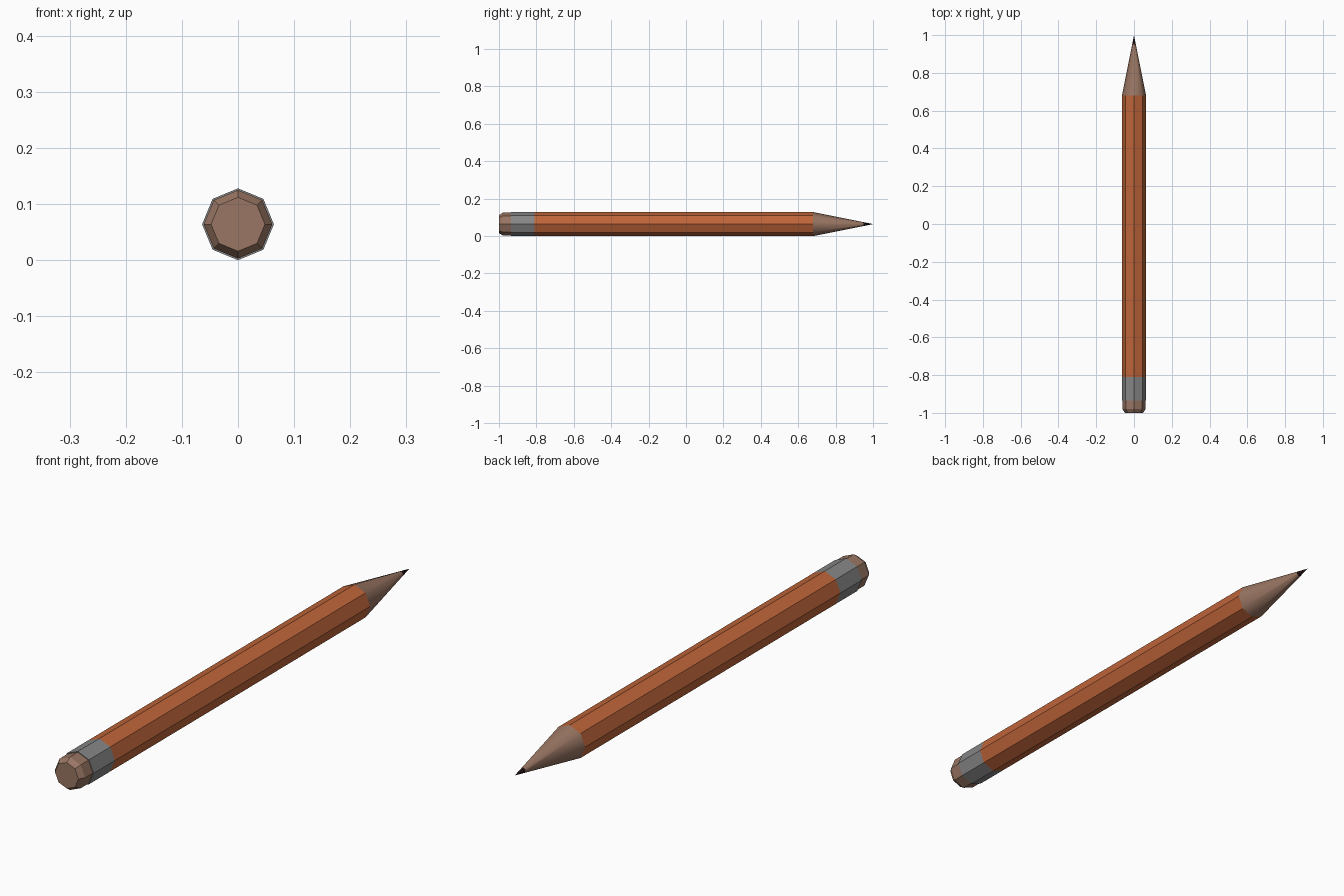
import bpy, bmesh
from math import cos, sin, pi

cube = bpy.data.objects.get("Cube")
if cube:
    bpy.data.objects.remove(cube)

SIDES = 8
R = 0.064       # barrel radius, also the height of the axis


def material(name, rgb):
    m = bpy.data.materials.new(name)
    m.use_nodes = True
    m.diffuse_color = (*rgb, 1)
    bsdf = m.node_tree.nodes["Principled BSDF"]
    bsdf.inputs["Base Color"].default_value = (*rgb, 1)
    bsdf.inputs["Roughness"].default_value = 0.6
    return m


orange = material("orange paint", (0.52, 0.13, 0.042))
wood = material("pinkish wood", (0.32, 0.18, 0.125))
metal = material("grey metal", (0.24, 0.24, 0.24))
lead = material("dark lead", (0.01, 0.004, 0.004))


def prism(name, profile, mats, smooth=False, cap_start=False):
    """Join octagonal rings along y; profile holds (y, radius), radius 0 is a point."""
    bm = bmesh.new()
    rings = []
    for y, r in profile:
        count = SIDES if r else 1
        rings.append([bm.verts.new((r * cos(2 * pi * i / SIDES), y,
                                    R + r * sin(2 * pi * i / SIDES)))
                      for i in range(count)])
    for k, (a, b) in enumerate(zip(rings, rings[1:])):
        for i in range(SIDES):
            j = (i + 1) % SIDES
            corners = [a[i], a[j], b[0]] if len(b) == 1 else [a[i], a[j], b[j], b[i]]
            face = bm.faces.new(corners)
            face.material_index = min(k, len(mats) - 1)
            face.smooth = smooth
    if cap_start:
        bm.faces.new(rings[0])
    bmesh.ops.recalc_face_normals(bm, faces=bm.faces)
    # Open tubes: make sure the sides face away from the axis
    side = bm.faces[0]
    c = side.calc_center_median()
    if side.normal.x * c.x + side.normal.z * (c.z - R) < 0:
        bmesh.ops.reverse_faces(bm, faces=bm.faces)
    mesh = bpy.data.meshes.new(name)
    bm.to_mesh(mesh)
    bm.free()
    for m in mats:
        mesh.materials.append(m)
    obj = bpy.data.objects.new(name, mesh)
    bpy.context.collection.objects.link(obj)
    return obj


# Eraser with a bevelled end
prism("eraser", [(-1, 0.048), (-0.98, 0.061), (-0.93, 0.061)], [wood], cap_start=True)
# Metal band, stepped out slightly from the eraser
prism("ferrule", [(-0.81, R), (-0.935, R), (-0.935, 0.06)], [metal])
# Painted barrel
prism("barrel", [(-0.81, R), (0.68, R)], [orange])
# Sharpened cone: wood, then the lead point
prism("sharpened_tip", [(0.68, R), (0.95, R * 0.05 / 0.32), (1, 0)], [wood, lead], smooth=True)
